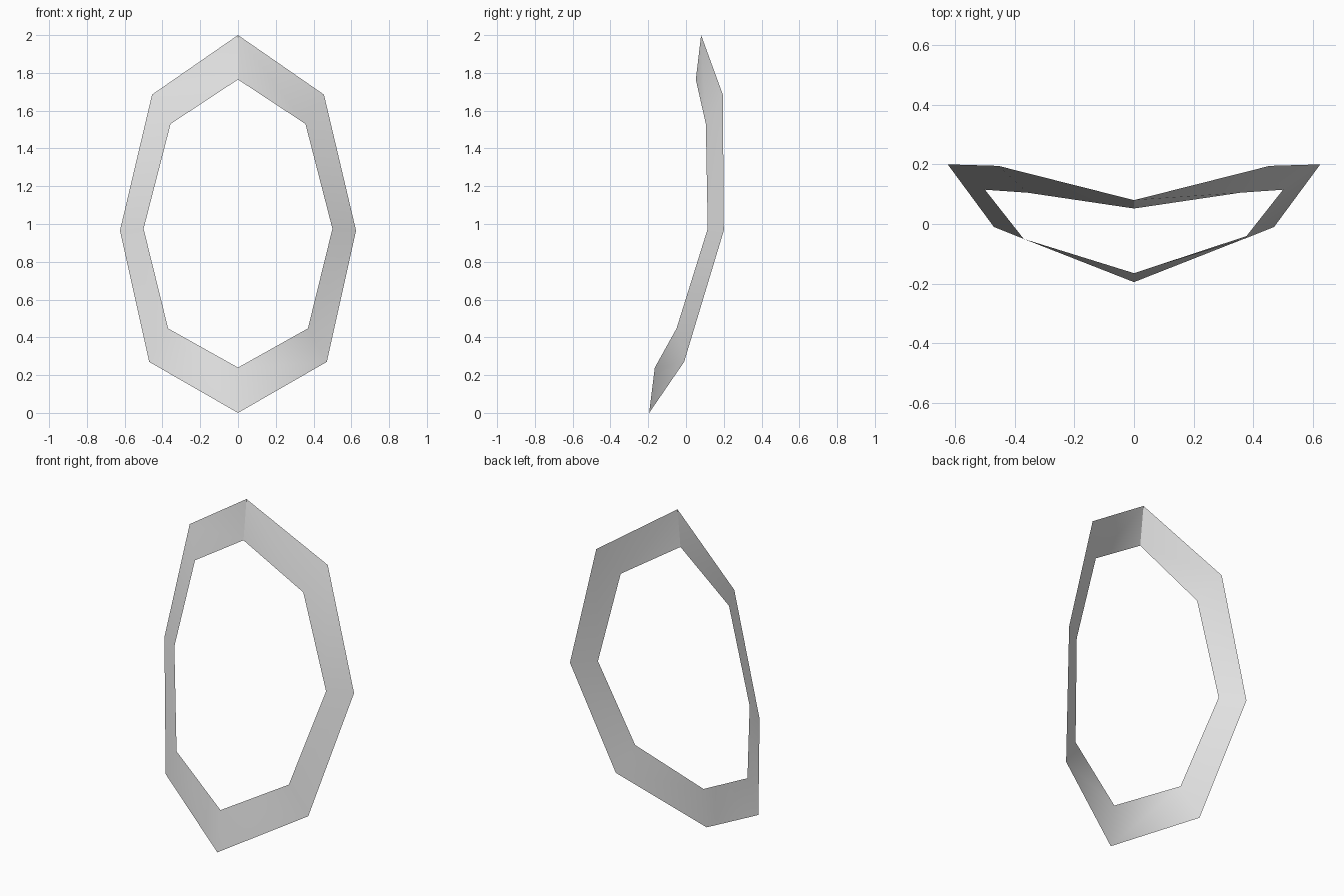
import bpy
import bmesh

cube = bpy.data.objects.get("Cube")
if cube:
    bpy.data.objects.remove(cube, do_unlink=True)

# One flat grey
grey = bpy.data.materials.new("plain grey")
grey.use_nodes = True
grey.diffuse_color = (0.8, 0.8, 0.8, 1)
grey.node_tree.nodes["Principled BSDF"].inputs["Base Color"].default_value = (0.8, 0.8, 0.8, 1)

# Half outlines of the band, from the top down the left side to the bottom
outer = [(0, 0.08, 2), (0.455, 0.195, 1.685), (0.625, 0.2, 0.965),
         (0.47, -0.01, 0.27), (0, -0.195, 0)]
inner = [(0, 0.052, 1.765), (0.357, 0.105, 1.53), (0.5, 0.115, 0.975),
         (0.37, -0.05, 0.447), (0, -0.165, 0.24)]


def full_loop(half):
    """Mirror a half outline into a closed loop, counterclockwise from the front."""
    mirrored = [(-x, y, z) for x, y, z in half[1:-1]]
    return [half[0]] + mirrored + half[:0:-1]


# Bridge the two loops into an open, bent oval band
bm = bmesh.new()
outer_ring = [bm.verts.new(p) for p in full_loop(outer)]
inner_ring = [bm.verts.new(p) for p in full_loop(inner)]
count = len(outer_ring)
for k in range(count):
    n = (k + 1) % count
    bm.faces.new((outer_ring[k], outer_ring[n], inner_ring[k]))
    bm.faces.new((inner_ring[k], outer_ring[n], inner_ring[n]))

# Smooth shading, with a crease only at the top seam
for face in bm.faces:
    face.smooth = True
bm.edges.get((outer_ring[0], inner_ring[0])).smooth = False

mesh = bpy.data.meshes.new("oval_band")
bm.to_mesh(mesh)
bm.free()
mesh.materials.append(grey)
band = bpy.data.objects.new("oval_band", mesh)
bpy.context.collection.objects.link(band)
